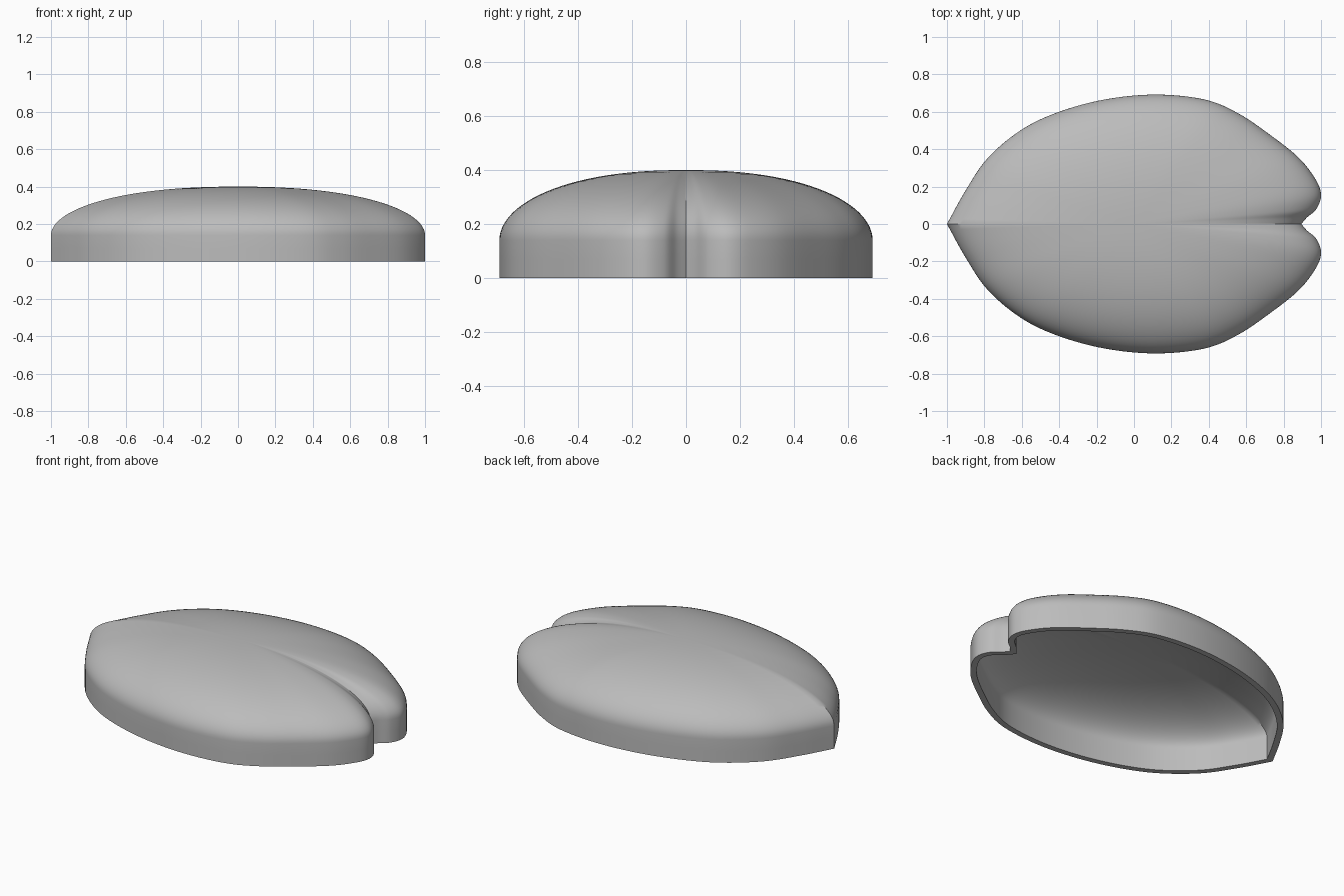
import bpy
import bmesh
import math
from mathutils import Vector

WALL_TOP, HEIGHT, THICKNESS = 0.14, 0.40, 0.035

if "Cube" in bpy.data.objects:
    bpy.data.objects.remove(bpy.data.objects["Cube"], do_unlink=True)

# Half outline, from the pointed end round one lobe to the notch
HALF = [Vector(p) for p in (
    (-1, 0), (-0.9, 0.18), (-0.78, 0.355), (-0.6, 0.505), (-0.4, 0.6),
    (-0.15, 0.667), (0.12, 0.692), (0.38, 0.665), (0.56, 0.59),
    (0.73, 0.475), (0.88, 0.355), (0.97, 0.24), (1, 0.155),
    (0.975, 0.08), (0.925, 0.035), (0.895, 0))]


def smooth_path(points, steps):
    """Catmull-Rom curve through the points."""
    pts = [2 * points[0] - points[1], *points, 2 * points[-1] - points[-2]]
    path = []
    for a, b, c, d in zip(pts, pts[1:], pts[2:], pts[3:]):
        for i in range(steps):
            t = i / steps
            path.append(0.5 * (2 * b + (c - a) * t
                               + (2 * a - 5 * b + 4 * c - d) * t ** 2
                               + (3 * b - a - 3 * c + d) * t ** 3))
    return path + [points[-1]]


half = smooth_path(HALF, 6)
outline = half + [Vector((p.x, -p.y)) for p in half[-2:0:-1]]

# Straight wall first, then rings shrinking up over the dome
levels = [(1, 0), (1, WALL_TOP / 2), (1, WALL_TOP)]
RINGS = 28
for i in range(1, RINGS):
    r = math.cos(i / RINGS * math.pi / 2)
    levels.append((r, WALL_TOP + (HEIGHT - WALL_TOP) * math.sqrt(1 - r ** 2.25)))

bm = bmesh.new()
rings = [[bm.verts.new((p.x * r, p.y * r, z)) for p in outline] for r, z in levels]
n = len(outline)
for low, high in zip(rings, rings[1:]):
    for i in range(n):
        j = (i + 1) % n
        bm.faces.new((low[i], low[j], high[j], high[i]))
apex = bm.verts.new((0, 0, HEIGHT))
for i in range(n):
    bm.faces.new((rings[-1][i], rings[-1][(i + 1) % n], apex))
bmesh.ops.recalc_face_normals(bm, faces=bm.faces)
if apex.normal.z < 0 or apex.link_faces[0].normal.z < 0:
    bmesh.ops.reverse_faces(bm, faces=bm.faces)

mesh = bpy.data.meshes.new("domed_shell")
bm.to_mesh(mesh)
bm.free()
shell = bpy.data.objects.new("domed_shell", mesh)
bpy.context.collection.objects.link(shell)

# Plain grey colour
grey = bpy.data.materials.new("plain_grey")
grey.use_nodes = True
colour = (0.5, 0.5, 0.5, 1)
grey.diffuse_color = colour
grey.node_tree.nodes["Principled BSDF"].inputs["Base Color"].default_value = colour
mesh.materials.append(grey)

# Hollow underside with an even rim
solid = shell.modifiers.new("thickness", "SOLIDIFY")
solid.thickness = THICKNESS
solid.offset = -1
solid.use_even_offset = True

bpy.context.view_layer.objects.active = shell
shell.select_set(True)
bpy.ops.object.modifier_apply(modifier=solid.name)
bpy.ops.object.shade_smooth_by_angle(angle=math.radians(35))
